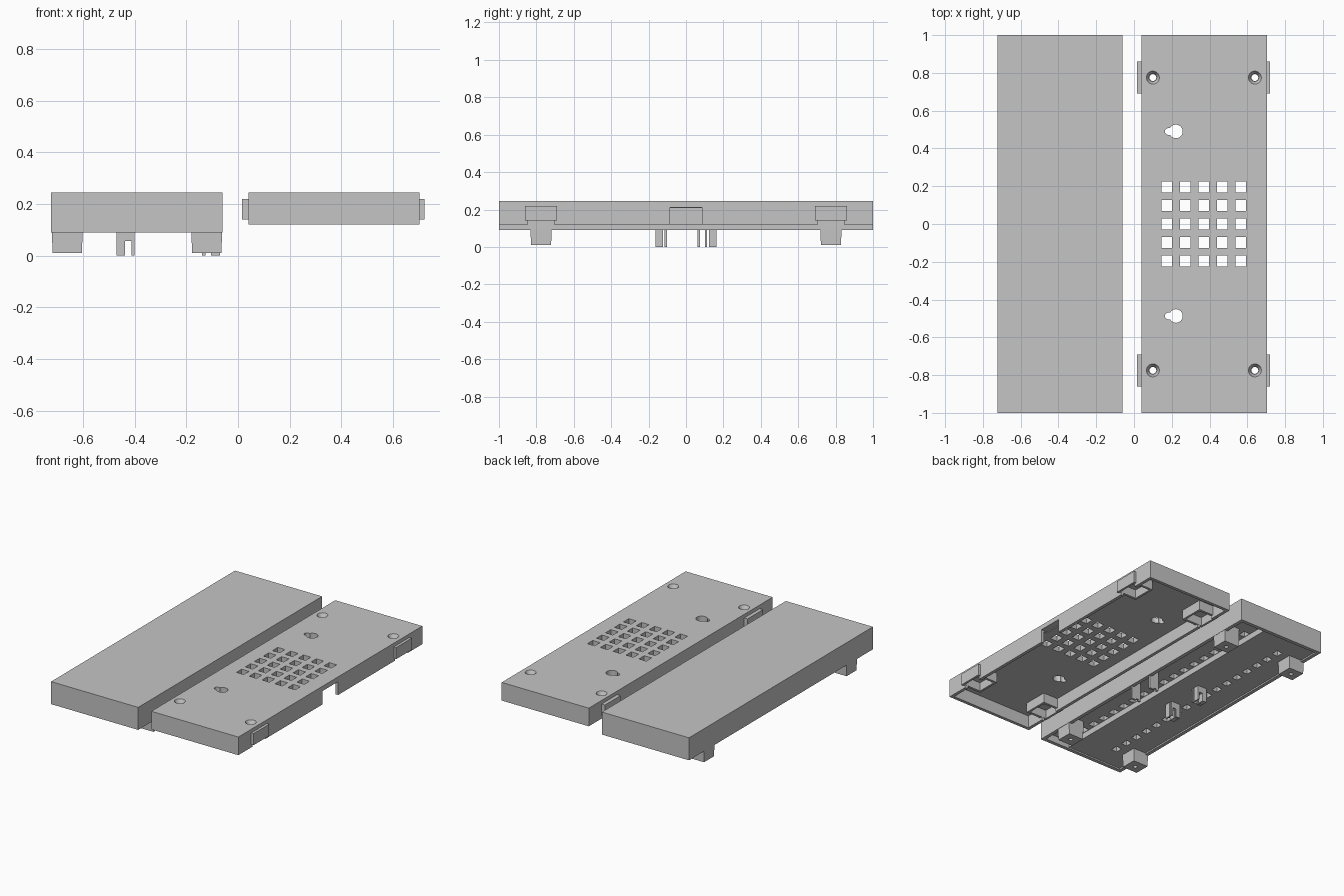
import bpy, bmesh
from mathutils import Matrix, Vector

cube = bpy.data.objects.get("Cube")
if cube:
    bpy.data.objects.remove(cube, do_unlink=True)

grey = bpy.data.materials.new("plain grey")
grey.use_nodes = True
colour = (0.56, 0.56, 0.56, 1)
grey.diffuse_color = colour
grey.node_tree.nodes["Principled BSDF"].inputs["Base Color"].default_value = colour


def make(name, bm):
    bmesh.ops.recalc_face_normals(bm, faces=bm.faces)
    mesh = bpy.data.meshes.new(name)
    bm.to_mesh(mesh)
    bm.free()
    mesh.materials.append(grey)
    obj = bpy.data.objects.new(name, mesh)
    bpy.context.collection.objects.link(obj)
    return obj


def boxes(name, spans, taper=0):
    """Boxes given as (x0, x1, y0, y1, z0, z1); taper narrows the bottom."""
    bm = bmesh.new()
    for x0, x1, y0, y1, z0, z1 in spans:
        size = Vector((x1 - x0, y1 - y0, z1 - z0))
        mid = Vector((x0 + x1, y0 + y1, z0 + z1)) / 2
        new = bmesh.ops.create_cube(bm, size=1)["verts"]
        for v in new:
            low = v.co.z < 0
            v.co = v.co * size
            if low:
                v.co.x -= taper * (1 if v.co.x > 0 else -1)
                v.co.y -= taper * (1 if v.co.y > 0 else -1)
            v.co += mid
    return make(name, bm)


def cones(name, points, r_low, r_top, z0, z1):
    bm = bmesh.new()
    for x, y in points:
        bmesh.ops.create_cone(bm, cap_ends=True, segments=32, radius1=r_low, radius2=r_top,
                              depth=z1 - z0, matrix=Matrix.Translation((x, y, (z0 + z1) / 2)))
    return make(name, bm)


def cut(obj, *cutters):
    for cutter in cutters:
        mod = obj.modifiers.new("cut", "BOOLEAN")
        mod.operation, mod.solver, mod.object = "DIFFERENCE", "EXACT", cutter
        graph = bpy.context.evaluated_depsgraph_get()
        mesh = bpy.data.meshes.new_from_object(obj.evaluated_get(graph))
        obj.modifiers.clear()
        obj.data = mesh
        bpy.data.objects.remove(cutter, do_unlink=True)


TOP = 0.245
ENDS = (-0.775, 0.775)

# Vented base shell
L, R, RIM, CEIL = 0.04, 0.703, 0.12, 0.207
screws = [(x, y) for x in (0.10, 0.64) for y in ENDS]
keyholes = [(0.222, y) for y in (-0.487, 0.49)]
base = boxes("vented_shell", [(L, R, -1, 1, RIM, TOP)])
cut(base,
    boxes("cavity", [(L + .022, R - .022, -.978, .978, 0, CEIL)]),
    boxes("vents", [(x - .028, x + .028, y - .029, y + .029, .15, .3)
                    for x in [.369 + .098 * i for i in range(-2, 3)]
                    for y in [.098 * j for j in range(-2, 3)]]),
    boxes("cable_notch", [(R - .05, R + .05, -.085, .085, 0, .212)]),
    boxes("socket_windows", [(x - .03, x + .03, y - .069, y + .069, 0, .2)
                             for x in (L, R) for y in ENDS]),
    cones("keyhole_rounds", keyholes, .036, .036, .15, .3),
    boxes("keyhole_slots", [(x - .04, x, y - .018, y + .018, .15, .3) for x, y in keyholes]),
    cones("keyhole_ends", [(x - .04, y) for x, y in keyholes], .018, .018, .15, .3),
    cones("screw_bores", screws, .018, .018, .15, .3),
    cones("countersinks", screws, .018, .035, .215, .246))

# Corner sockets that bulge through the side walls
sockets = []
for x0, x1 in ((.015, .175), (.565, .721)):
    for y in ENDS:
        sockets.append((x0, x1, y - .085, y + .085, .14, .22))
socket = boxes("corner_sockets", sockets)
cut(socket,
    boxes("pockets", [(a + .015, b - .015, c + .017, d - .017, .1, .2)
                      for a, b, c, d, e, f in sockets]),
    cones("socket_bores", screws, .018, .018, .15, .3))

# Plain cover shell with a stepped underside and two rows of square pits
L, R, RIM = -0.723, -0.06, 0.09
SHELF, RECESS, STEP = 0.10, 0.14, -0.275
rows = [.1 * i for i in range(-8, 9)]
cover = boxes("cover_shell", [(L, R, -1, 1, RIM, TOP)])
cut(cover,
    boxes("shelf", [(L + .025, R - .025, -.975, .975, 0, SHELF)]),
    boxes("recess", [(STEP, R - .025, -.975, .975, 0, RECESS)]),
    boxes("square_pits", [(x - .022, x + .022, y - .025, y + .025, 0, z + .04)
                          for x, z in ((-.25, RECESS), (-.525, SHELF)) for y in rows]))

# Tapered feet with screw holes
feet = [(x, y) for x in (L + .062, R - .061) for y in ENDS]
foot = boxes("corner_feet", [(x - .061, x + .061, y - .058, y + .058, .01, .16)
                             for x, y in feet], taper=.004)
cut(foot, cones("foot_bores", feet, .014, .014, -.05, .08))

# Split clip posts reaching below the rim
for name, s in (("front", -1), ("back", 1)):
    for part, y0, y1 in (("clip_block", .122, .162), ("clip_tongue", .102, .112)):
        lo, hi = sorted((s * y0, s * y1))
        boxes(name + "_" + part, [(-.47, -.437, lo, hi, 0, .15),
                                  (-.437, -.412, lo, hi, .057, .15),
                                  (-.412, -.40, lo, hi, 0, .15)])
    y = s * .088 - .02
    boxes(name + "_clip_plate", [(-.14, -.125, y - .007, y + .007, 0, .16),
                                 (-.125, -.105, y - .007, y + .007, .01, .16),
                                 (-.105, -.07, y - .007, y + .007, 0, .16)])
